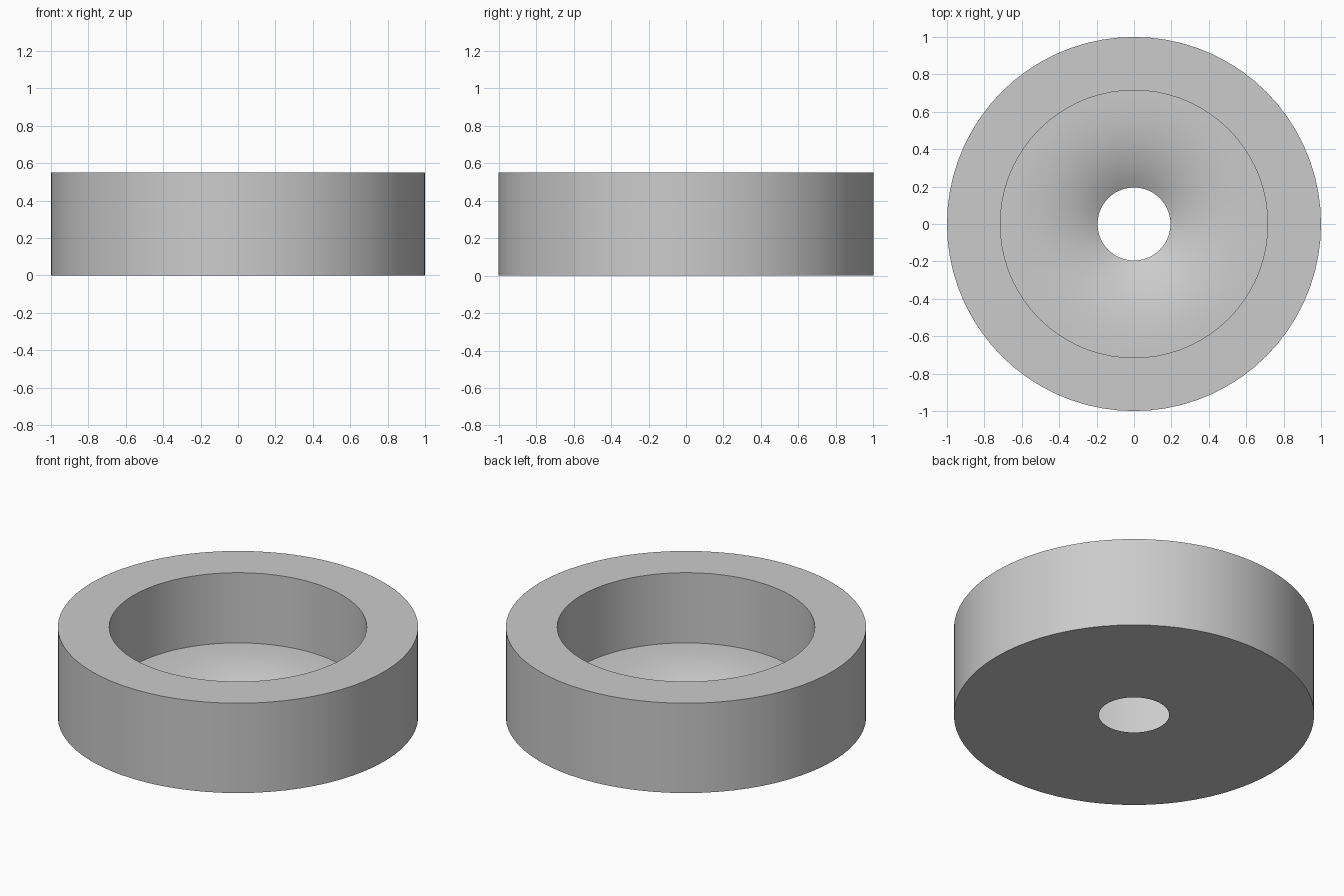
import bpy
import bmesh
import math

SEGMENTS = 72
OUTER, BORE, HOLE = 1.0, 0.715, 0.195
HEIGHT, FLOOR = 0.55, 0.12
FLOOR_STEPS = 14

cube = bpy.data.objects.get("Cube")
if cube:
    bpy.data.objects.remove(cube, do_unlink=True)

# Plain grey material
grey = bpy.data.materials.new("plain grey")
grey.use_nodes = True
color = (0.6, 0.6, 0.6, 1)
grey.diffuse_color = color
grey.node_tree.nodes["Principled BSDF"].inputs["Base Color"].default_value = color


def floor_point(i):
    """Funnel floor: level at the bore wall, steeper towards the hole."""
    t = i / FLOOR_STEPS
    return (BORE + (HOLE - BORE) * t, FLOOR * (1 - t ** 2.6))


# Closed cross-section: underside, outer wall, rim, bore wall, funnel floor
profile = [(OUTER, 0), (OUTER, HEIGHT), (BORE, HEIGHT)]
profile += [floor_point(i) for i in range(FLOOR_STEPS + 1)]


# Revolve the section around z
def revolve(name, section, material):
    bm = bmesh.new()
    rings = []
    for r, z in section:
        angles = [math.tau * s / SEGMENTS for s in range(SEGMENTS)]
        rings.append([bm.verts.new((r * math.cos(a), r * math.sin(a), z)) for a in angles])
    for k, low in enumerate(rings):
        high = rings[(k + 1) % len(rings)]
        for s in range(SEGMENTS):
            n = (s + 1) % SEGMENTS
            bm.faces.new((low[s], low[n], high[n], high[s]))
    bmesh.ops.recalc_face_normals(bm, faces=bm.faces)
    mesh = bpy.data.meshes.new(name)
    bm.to_mesh(mesh)
    bm.free()
    mesh.materials.append(material)
    obj = bpy.data.objects.new(name, mesh)
    bpy.context.collection.objects.link(obj)
    return obj


ring = revolve("round_cup_with_hole", profile, grey)

# Smooth walls and funnel, crisp rims
bpy.ops.object.select_all(action="DESELECT")
ring.select_set(True)
bpy.context.view_layer.objects.active = ring
bpy.ops.object.shade_smooth_by_angle(angle=math.radians(35))
